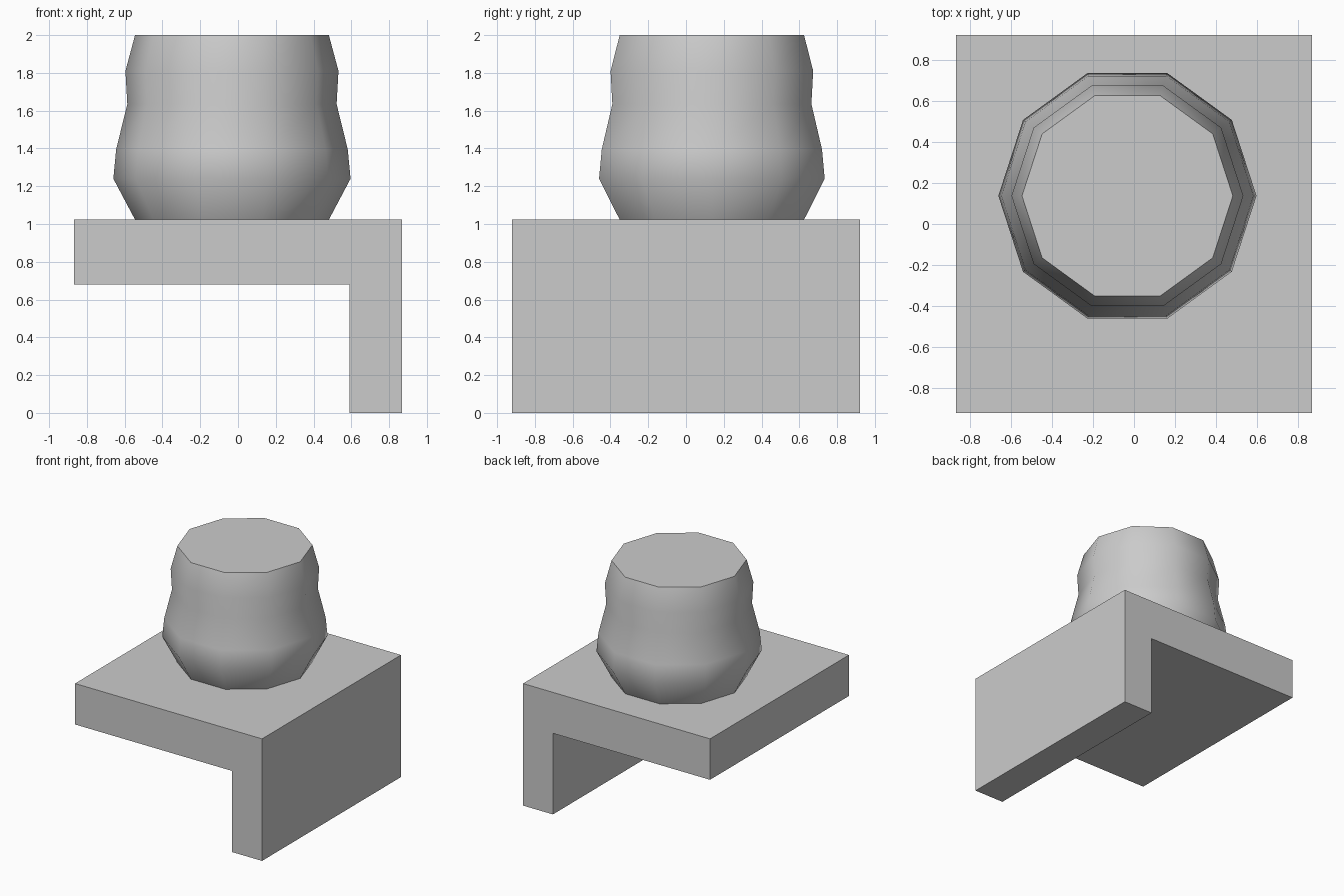
import bpy
import bmesh
from math import cos, sin, pi, radians

cube = bpy.data.objects.get("Cube")
if cube:
    bpy.data.objects.remove(cube, do_unlink=True)

grey = bpy.data.materials.new("light_grey")
grey.use_nodes = True
grey.diffuse_color = (0.6, 0.6, 0.6, 1)
grey.node_tree.nodes["Principled BSDF"].inputs["Base Color"].default_value = (0.6, 0.6, 0.6, 1)


def finish(bm, name):
    bmesh.ops.recalc_face_normals(bm, faces=bm.faces)
    mesh = bpy.data.meshes.new(name)
    bm.to_mesh(mesh)
    bm.free()
    mesh.materials.append(grey)
    obj = bpy.data.objects.new(name, mesh)
    bpy.context.collection.objects.link(obj)
    return obj


# Stand: an L-shaped profile extruded from front to back
HALF_DEPTH = 0.92
outline = [(-0.867, 0.68), (0.59, 0.68), (0.59, 0), (0.867, 0), (0.867, 1.023), (-0.867, 1.023)]
bm = bmesh.new()
face = bm.faces.new([bm.verts.new((x, -HALF_DEPTH, z)) for x, z in outline])
extruded = bmesh.ops.extrude_face_region(bm, geom=[face])["geom"]
bmesh.ops.translate(bm, vec=(0, 2 * HALF_DEPTH, 0),
                    verts=[v for v in extruded if isinstance(v, bmesh.types.BMVert)])
finish(bm, "stand")

# Pot: ten-sided rings of (radius, height), closed with flat caps
SIDES = 10
profile = [(0.513, 1.023), (0.628, 1.24), (0.613, 1.395), (0.554, 1.635), (0.564, 1.81), (0.513, 2.0)]
bm = bmesh.new()
rings = [[bm.verts.new((r * cos(2 * pi * i / SIDES), r * sin(2 * pi * i / SIDES), z))
          for i in range(SIDES)] for r, z in profile]
for low, high in zip(rings, rings[1:]):
    for i in range(SIDES):
        j = (i + 1) % SIDES
        bm.faces.new((low[i], low[j], high[j], high[i]))
bm.faces.new(rings[0])
bm.faces.new(rings[-1])
pot = finish(bm, "pot")
pot.location = (-0.032, 0.137, 0)

# Smooth sides with a crisp rim
bpy.ops.object.select_all(action='DESELECT')
pot.select_set(True)
bpy.context.view_layer.objects.active = pot
bpy.ops.object.shade_smooth_by_angle(angle=radians(50))
